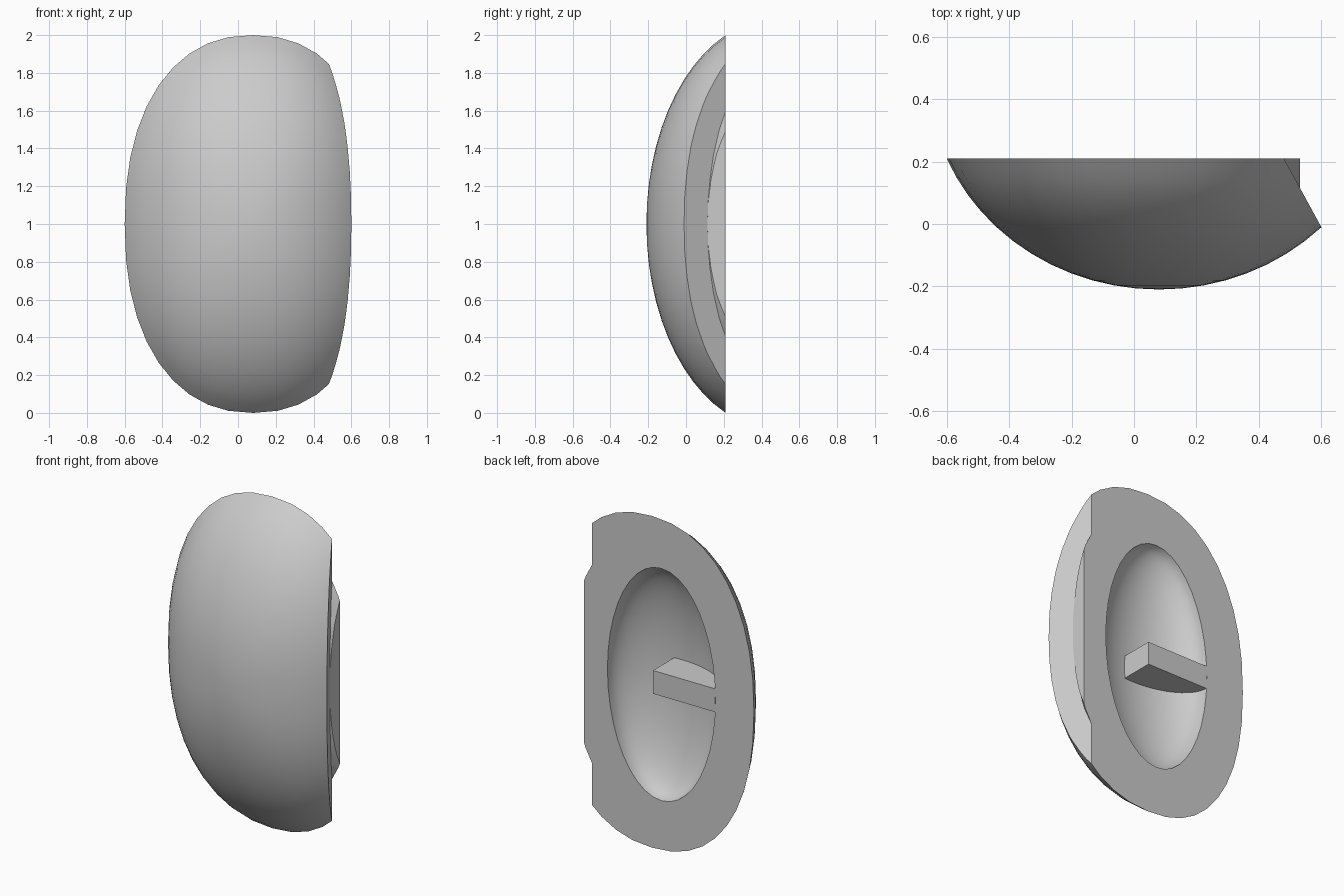
import bpy, bmesh, math
from mathutils import Matrix

old = bpy.data.objects.get("Cube")
if old:
    bpy.data.objects.remove(old, do_unlink=True)

BACK = 0.21                      # y of the flat back
SIDE_POINT = (0.48, BACK, 1)     # slanted side cut
SIDE_NORMAL = (0.22, 0.12, 0)

grey = bpy.data.materials.new("plain grey")
grey.use_nodes = True
colour = (0.6, 0.6, 0.6, 1)
grey.diffuse_color = colour
grey.node_tree.nodes["Principled BSDF"].inputs["Base Color"].default_value = colour


def dome(cx, half_w, half_h, depth, fullness, power, overshoot=0, rings=12, segs=40):
    """Dome bulging to -y from a flat superelliptic back."""
    bm = bmesh.new()
    t_max = math.asin(math.sqrt(fullness))

    def ring(s, y):
        verts = []
        for i in range(segs):
            a = 2 * math.pi * i / segs
            c, d = math.cos(a), math.sin(a)
            x = math.copysign(abs(c) ** (2 / power), c)
            z = math.copysign(abs(d) ** (2 / power), d)
            verts.append(bm.verts.new((cx + half_w * s * x, y, 1 + half_h * s * z)))
        return verts

    loops = []
    for k in range(1, rings + 1):
        t = t_max * k / rings
        loops.append(ring(math.sin(t) / math.sin(t_max),
                          BACK - depth * (math.cos(t) - math.cos(t_max))))
    if overshoot:
        loops.append(ring(1, BACK + overshoot))
    tip = bm.verts.new((cx, BACK - depth * (1 - math.cos(t_max)), 1))
    for i in range(segs):
        j = (i + 1) % segs
        bm.faces.new((tip, loops[0][i], loops[0][j]))
        for a, b in zip(loops, loops[1:]):
            bm.faces.new((a[i], b[i], b[j], a[j]))
    bm.faces.new(loops[-1])
    bmesh.ops.recalc_face_normals(bm, faces=bm.faces)
    return bm


def slice_off(bm, point, normal):
    """Remove what lies beyond the plane and close the cut."""
    bmesh.ops.bisect_plane(bm, geom=bm.verts[:] + bm.edges[:] + bm.faces[:],
                           plane_co=point, plane_no=normal, clear_outer=True)
    rim = [e for e in bm.edges if e.is_boundary]
    bmesh.ops.holes_fill(bm, edges=rim, sides=0)
    bmesh.ops.recalc_face_normals(bm, faces=bm.faces)


def make(name, bm):
    mesh = bpy.data.meshes.new(name)
    bm.to_mesh(mesh)
    bm.free()
    mesh.materials.append(grey)
    obj = bpy.data.objects.new(name, mesh)
    bpy.context.collection.objects.link(obj)
    return obj


def select(obj):
    bpy.ops.object.select_all(action='DESELECT')
    obj.select_set(True)
    bpy.context.view_layer.objects.active = obj


def smooth(obj):
    select(obj)
    bpy.ops.object.shade_smooth_by_angle(angle=math.radians(35))


# Outer shell with the slanted side
bm = dome(0.08, 0.68, 1.0, 0.685, 0.85, 2.25)
slice_off(bm, SIDE_POINT, SIDE_NORMAL)
shell = make("shell", bm)

# Oval hollow in the back
hollow = make("hollow_cutter", dome(0.017, 0.36, 0.70, 0.205, 1.0, 2.0, overshoot=0.05))
hollow.hide_render = True
cut = shell.modifiers.new("hollow", 'BOOLEAN')
cut.operation = 'DIFFERENCE'
cut.solver = 'EXACT'
cut.object = hollow
select(shell)
bpy.ops.object.modifier_apply(modifier=cut.name)
bpy.data.objects.remove(hollow, do_unlink=True)
smooth(shell)

# Raised plug on the slanted side
bm = dome(0.08, 0.547, 0.88, 0.37, 0.85, 2.0)
slice_off(bm, (0.532, 0, 1), (1, 0, 0))
slice_off(bm, SIDE_POINT, [-n for n in SIDE_NORMAL])
smooth(make("side_plug", bm))

# Flat bar reaching from the hollow's wall to its middle
x0, x1, y0 = -0.341, 0.073, -0.02
bm = bmesh.new()
bmesh.ops.create_cube(bm, size=1, matrix=Matrix.Translation(((x0 + x1) / 2, (y0 + BACK) / 2, 1))
                      @ Matrix.Diagonal((x1 - x0, BACK - y0, 0.14, 1)))
make("inner_bar", bm)
